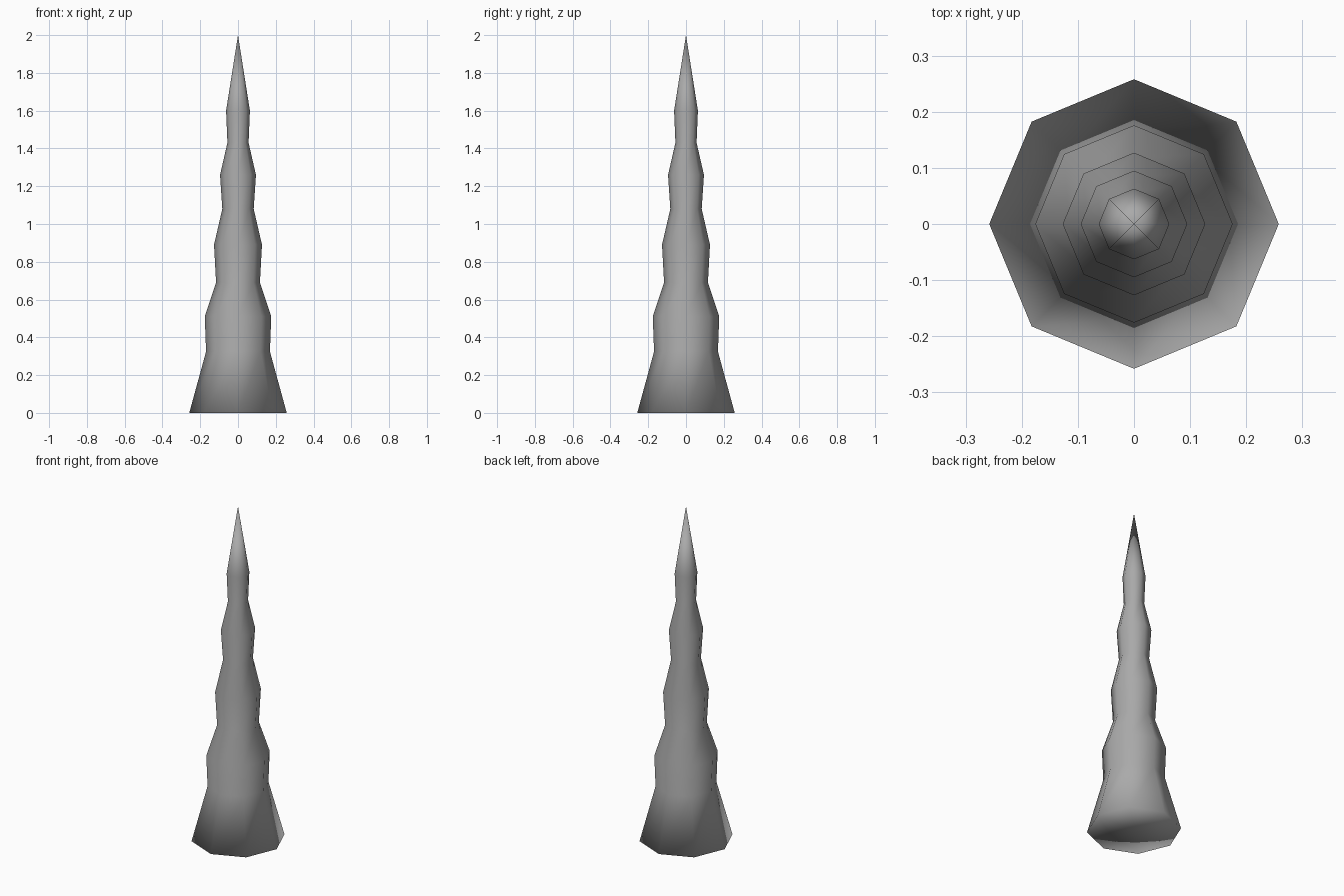
import bpy, bmesh
from math import cos, sin, pi

if "Cube" in bpy.data.objects:
    bpy.data.objects.remove(bpy.data.objects["Cube"])

SIDES = 8
# (radius, height) rings from the flared foot up through the stepped tiers
PROFILE = [(0.258, 0.0), (0.169, 0.325), (0.176, 0.51), (0.116, 0.69),
           (0.127, 0.89), (0.083, 1.08), (0.095, 1.26), (0.056, 1.43),
           (0.063, 1.60)]
TIP = 2.0

bm = bmesh.new()
rings = [[bm.verts.new((r * cos(2 * pi * i / SIDES), r * sin(2 * pi * i / SIDES), z))
          for i in range(SIDES)] for r, z in PROFILE]

# Tier walls
for lower, upper in zip(rings, rings[1:]):
    for i in range(SIDES):
        j = (i + 1) % SIDES
        bm.faces.new((lower[i], lower[j], upper[j], upper[i]))

# Pointed tip and base, both closed with triangle fans
tip = bm.verts.new((0, 0, TIP))
base = bm.verts.new((0, 0, 0))
for i in range(SIDES):
    j = (i + 1) % SIDES
    bm.faces.new((rings[-1][i], rings[-1][j], tip))
    bm.faces.new((rings[0][j], rings[0][i], base))

# Smooth shading all over, including the base rim
for f in bm.faces:
    f.smooth = True

mesh = bpy.data.meshes.new("tiered_spike")
bm.to_mesh(mesh)
bm.free()

# Dark grey surface
grey = bpy.data.materials.new("dark_grey")
grey.diffuse_color = (0.4, 0.4, 0.4, 1)
grey.use_nodes = True
grey.node_tree.nodes["Principled BSDF"].inputs["Base Color"].default_value = grey.diffuse_color
mesh.materials.append(grey)

spike = bpy.data.objects.new("tiered_spike", mesh)
bpy.context.collection.objects.link(spike)
